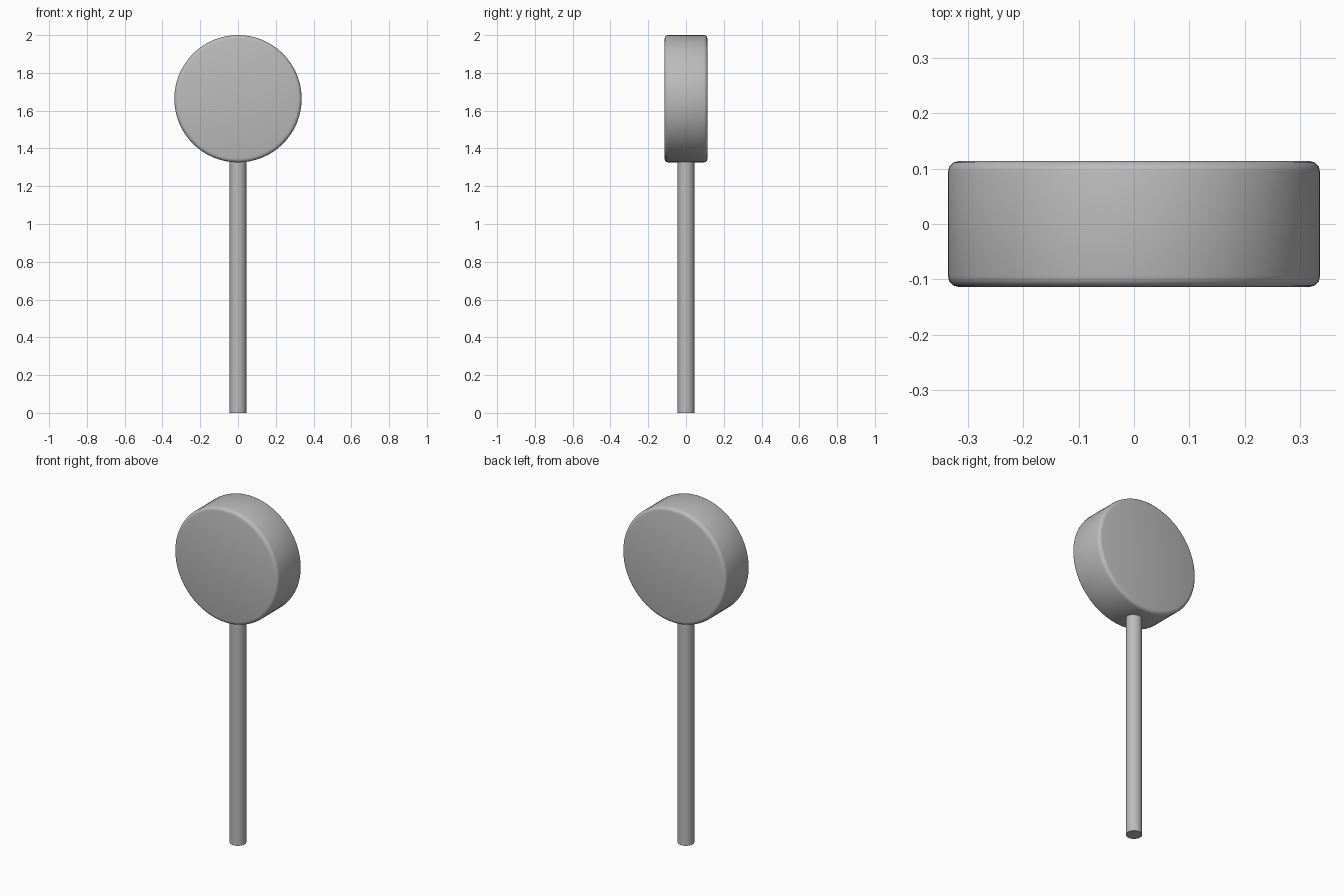
import bpy
from math import radians

cube = bpy.data.objects.get("Cube")
if cube:
    bpy.data.objects.remove(cube, do_unlink=True)

HEAD_R, HEAD_DEPTH = 0.337, 0.228
STICK_R = 0.044
HEAD_Z = 2 - HEAD_R

# Single plain colour
grey = bpy.data.materials.new("plain_grey")
grey.use_nodes = True
colour = (0.5, 0.5, 0.5, 1)
grey.diffuse_color = colour
grey.node_tree.nodes["Principled BSDF"].inputs["Base Color"].default_value = colour


def cylinder(name, radius, depth, location, sides, tilt=0, bevel=0):
    bpy.ops.mesh.primitive_cylinder_add(
        vertices=sides, radius=radius, depth=depth,
        location=location, rotation=(tilt, 0, 0))
    obj = bpy.context.object
    obj.name = name
    obj.data.materials.append(grey)
    if bevel:
        mod = obj.modifiers.new("rounded_rim", 'BEVEL')
        mod.width = bevel
        mod.segments = 3
        mod.limit_method = 'ANGLE'
        mod.angle_limit = radians(60)
        bpy.ops.object.modifier_apply(modifier=mod.name)
    bpy.ops.object.shade_smooth_by_angle(angle=radians(40))
    return obj


# Round disc head facing front and back, with a softened rim
cylinder("disc_head", HEAD_R, HEAD_DEPTH, (0, 0, HEAD_Z), 64,
         tilt=radians(90), bevel=0.02)

# Straight stick, running a little way into the head
stick_top = HEAD_Z - HEAD_R + 0.05
cylinder("stick", STICK_R, stick_top, (0, 0, stick_top / 2), 32)
